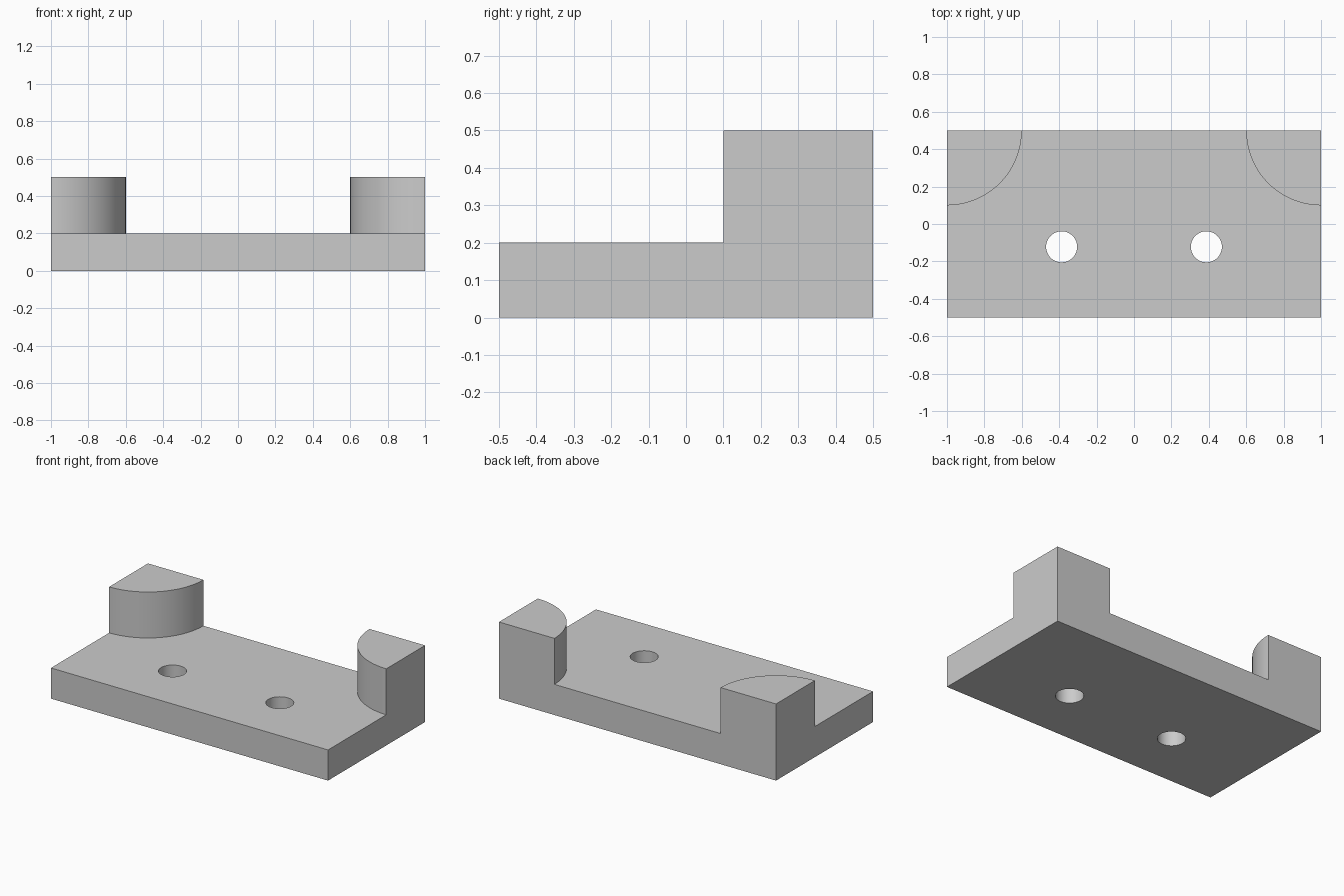
import bpy
import bmesh
import math
from mathutils import Vector

if "Cube" in bpy.data.objects:
    bpy.data.objects.remove(bpy.data.objects["Cube"], do_unlink=True)

PLATE_TOP = 0.2
POST_TOP = 0.5
POST_RADIUS = 0.4
HOLE_RADIUS = 0.083

# Single grey material
grey = bpy.data.materials.new("plain grey")
grey.use_nodes = True
colour = (0.6, 0.6, 0.6, 1)
grey.diffuse_color = colour
grey.node_tree.nodes["Principled BSDF"].inputs["Base Color"].default_value = colour


def prism(name, outline, bottom, top):
    """Extrude a counter-clockwise outline from bottom to top."""
    bm = bmesh.new()
    base = bm.faces.new([bm.verts.new((x, y, bottom)) for x, y in outline])
    result = bmesh.ops.extrude_face_region(bm, geom=[base], use_keep_orig=True)
    lifted = [v for v in result["geom"] if isinstance(v, bmesh.types.BMVert)]
    bmesh.ops.translate(bm, verts=lifted, vec=Vector((0, 0, top - bottom)))
    bmesh.ops.recalc_face_normals(bm, faces=bm.faces)
    mesh = bpy.data.meshes.new(name)
    bm.to_mesh(mesh)
    bm.free()
    mesh.materials.append(grey)
    obj = bpy.data.objects.new(name, mesh)
    bpy.context.collection.objects.link(obj)
    return obj


def arc(cx, cy, radius, start, end, steps):
    angles = [start + (end - start) * i / steps for i in range(steps + 1)]
    return [(cx + radius * math.cos(a), cy + radius * math.sin(a)) for a in angles]


def activate(obj):
    bpy.ops.object.select_all(action="DESELECT")
    obj.select_set(True)
    bpy.context.view_layer.objects.active = obj


# Base plate with two through holes
plate = prism("base_plate", [(-1, -0.5), (1, -0.5), (1, 0.5), (-1, 0.5)], 0, PLATE_TOP)
for side in (-1, 1):
    circle = arc(side * 0.387, -0.122, HOLE_RADIUS, 0, 2 * math.pi, 48)[:-1]
    cutter = prism("hole_cutter", circle, -0.1, PLATE_TOP + 0.1)
    cutter.hide_render = True
    cut = plate.modifiers.new("hole", "BOOLEAN")
    cut.operation = "DIFFERENCE"
    cut.solver = "EXACT"
    cut.object = cutter
    activate(plate)
    bpy.ops.object.modifier_apply(modifier=cut.name)
    bpy.data.objects.remove(cutter, do_unlink=True)

# Quarter-round posts in the back corners
parts = [plate]
for name, side, start in (("left_post", 1, math.pi), ("right_post", -1, 1.5 * math.pi)):
    curve = arc(side, 0.5, POST_RADIUS, start, start + math.pi / 2, 32)
    parts.append(prism(name, [(side, 0.5)] + curve, PLATE_TOP, POST_TOP))

# Smooth round walls, crisp edges
for part in parts:
    activate(part)
    bpy.ops.object.shade_smooth_by_angle(angle=math.radians(30))
